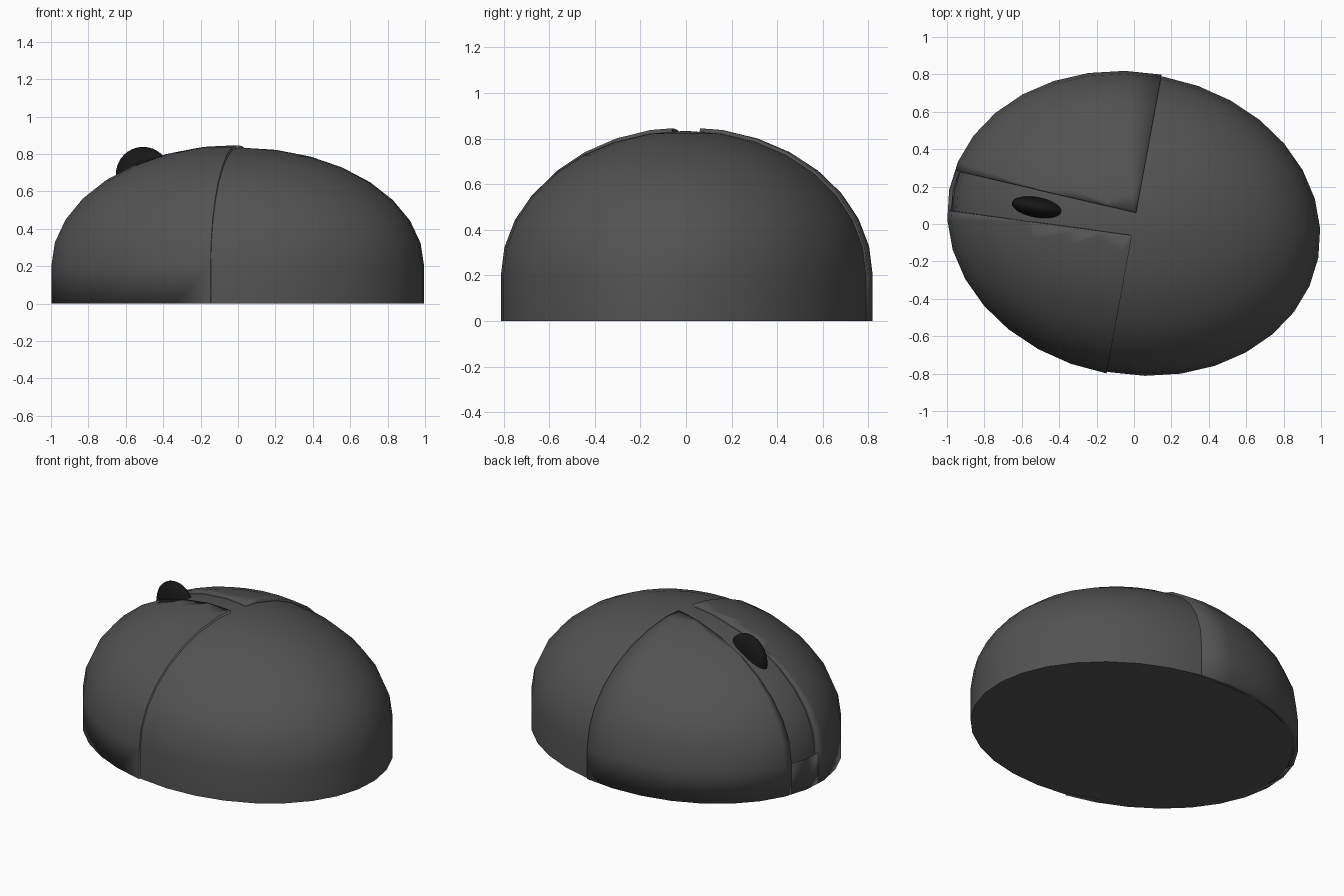
import bpy, bmesh, math
from mathutils import Vector

if "Cube" in bpy.data.objects:
    bpy.data.objects.remove(bpy.data.objects["Cube"])

TURN = math.radians(-10.4)
WALL = 0.2


def material(name, v):
    m = bpy.data.materials.new(name)
    m.diffuse_color = (v, v, v, 1)
    m.use_nodes = True
    m.node_tree.nodes["Principled BSDF"].inputs["Base Color"].default_value = m.diffuse_color
    return m


GREY = material("dark_grey", 0.085)
BLACK = material("black", 0.008)


def finish(bm, name, mat, thickness=0):
    bmesh.ops.recalc_face_normals(bm, faces=bm.faces)
    me = bpy.data.meshes.new(name)
    bm.to_mesh(me)
    bm.free()
    ob = bpy.data.objects.new(name, me)
    bpy.context.collection.objects.link(ob)
    me.materials.append(mat)
    ob.rotation_euler.z = TURN
    if thickness:
        mod = ob.modifiers.new("thickness", 'SOLIDIFY')
        mod.thickness = thickness
        mod.offset = -1
    bpy.ops.object.select_all(action='DESELECT')
    bpy.context.view_layer.objects.active = ob
    ob.select_set(True)
    bpy.ops.object.shade_smooth_by_angle(angle=math.radians(35))
    return ob


def dome(a, b, top, cx=0.0, closed=False, cuts=()):
    """Half ellipsoid on a straight wall; each cut (point, normal) drops the normal side."""
    bm = bmesh.new()
    n = 32
    levels = [(1.0, 0.0)] + [(math.cos(t), WALL + (top - WALL) * math.sin(t))
                             for t in (math.pi / 16 * i for i in range(8))]
    rings = [[bm.verts.new((cx + a * r * math.cos(math.tau * i / n),
                            b * r * math.sin(math.tau * i / n), z)) for i in range(n)]
             for r, z in levels]
    tip = bm.verts.new((cx, 0, top))
    for lo, hi in zip(rings, rings[1:]):
        for i in range(n):
            j = (i + 1) % n
            bm.faces.new((lo[i], lo[j], hi[j], hi[i]))
    for i in range(n):
        bm.faces.new((rings[-1][i], rings[-1][(i + 1) % n], tip))
    if closed:
        bm.faces.new(rings[0][::-1])
    for co, no in cuts:
        bmesh.ops.bisect_plane(bm, geom=bm.verts[:] + bm.edges[:] + bm.faces[:],
                               plane_co=co, plane_no=no, clear_outer=True)
    return bm


# Main body
finish(dome(0.99, 0.803, 0.834, cx=0.012, closed=True), "body", GREY)

# Two raised buttons, parted by a tapering slot
SHELL = (1.005, 0.812, 0.85)
half = Vector((0, 0, 0)), Vector((1, 0, 0))
for name, s in (("button_left", -1), ("button_right", 1)):
    slot = Vector((0, s * 0.062, 0)), Vector((-0.047, -s, 0)).normalized()
    finish(dome(*SHELL, cuts=(half, slot)), name, GREY, 0.03)

# Small bridge closing the slot at the nose
sides = [(Vector((0, s * 0.062, 0)), Vector((0.047, s, 0)).normalized()) for s in (-1, 1)]
lid = Vector((0, 0, WALL)), Vector((0, 0, 1))
finish(dome(*SHELL, cuts=[half, lid] + sides), "nose_bridge", GREY, 0.03)

# Scroll wheel
bm = bmesh.new()
bmesh.ops.create_uvsphere(bm, u_segments=32, v_segments=16, radius=1)
bmesh.ops.scale(bm, vec=(0.148, 0.056, 0.148), verts=bm.verts)
bmesh.ops.translate(bm, vec=(-0.515, -0.006, 0.69), verts=bm.verts)
finish(bm, "scroll_wheel", BLACK)
